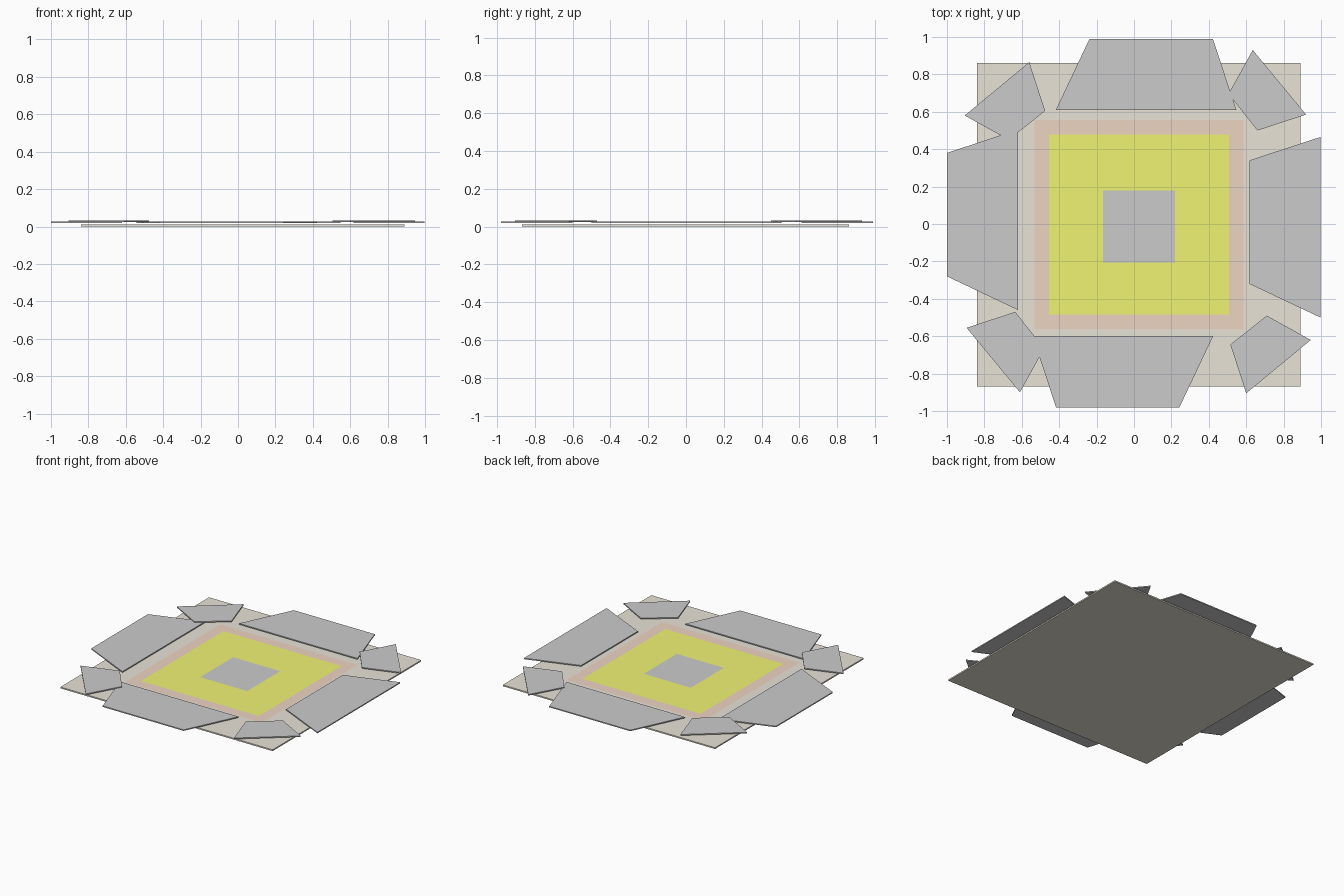
import bpy, bmesh
from mathutils import Vector

if "Cube" in bpy.data.objects:
    bpy.data.objects.remove(bpy.data.objects["Cube"])


def material(name, rgb):
    m = bpy.data.materials.new(name)
    m.diffuse_color = (*rgb, 1)
    m.use_nodes = True
    m.node_tree.nodes["Principled BSDF"].inputs["Base Color"].default_value = m.diffuse_color
    return m


def finish(name, bm):
    bmesh.ops.recalc_face_normals(bm, faces=bm.faces[:])
    me = bpy.data.meshes.new(name)
    bm.to_mesh(me)
    bm.free()
    ob = bpy.data.objects.new(name, me)
    bpy.context.collection.objects.link(ob)
    return ob


def slab(name, pts, z0, z1):
    """Flat-sided slab from an outline, between two heights."""
    bm = bmesh.new()
    face = bm.faces.new([bm.verts.new((x, y, z0)) for x, y in pts])
    new = bmesh.ops.extrude_face_region(bm, geom=[face])["geom"]
    for v in new:
        if isinstance(v, bmesh.types.BMVert):
            v.co.z = z1
    return finish(name, bm)


def turned(pts, quarter, offset):
    """Outline turned by quarter turns about the origin, then shifted."""
    out = []
    for x, y in pts:
        for _ in range(quarter):
            x, y = -y, x
        out.append((x + offset[0], y + offset[1]))
    return out


# base plate: one square slab whose top is divided into coloured squares
bm = bmesh.new()
BASE_TOP = 0.01
rings = [(0.025, -0.003, 0.865), (0.027, -0.003, 0.558),
         (0.027, -0.002, 0.481), (0.027, -0.013, 0.192)]


def ring(cx, cy, h, z):
    return [bm.verts.new((cx + sx * h, cy + sy * h, z))
            for sx, sy in ((-1, -1), (1, -1), (1, 1), (-1, 1))]


loops = [ring(*rings[0], 0)] + [ring(*r, BASE_TOP) for r in rings]
bm.faces.new(loops[0][::-1])
for i, (a, b) in enumerate(zip(loops, loops[1:])):
    for k in range(4):
        f = bm.faces.new((a[k], a[(k + 1) % 4], b[(k + 1) % 4], b[k]))
        f.material_index = max(0, i - 1)
bm.faces.new(loops[-1]).material_index = 3
base = finish("base_plate", bm)
for name, rgb in (("tan", (0.81, 0.77, 0.68)), ("clay", (0.85, 0.665, 0.54)),
                  ("yellow", (0.875, 0.9, 0.17)), ("grey", (0.8, 0.8, 0.8))):
    base.data.materials.append(material(name, rgb))

# side slabs: the same trapezoid laid along each edge
side = [(-0.19, -0.33), (0.19, -0.51), (0.19, 0.455), (-0.19, 0.33)]
for name, quarter, offset in (("left_slab", 0, (-0.81, 0.05)),
                              ("right_slab", 0, (0.807, 0.01)),
                              ("back_slab", 3, (0.092, 0.80)),
                              ("front_slab", 1, (-0.087, -0.79))):
    slab(name, turned(side, quarter, offset), 0.019, 0.027)

# corner slabs: small tilted trapezoids, slightly higher
corner = [(0.515, -0.645), (0.60, -0.905), (0.945, -0.62), (0.71, -0.49)]
for name, quarter, offset in (("front_right_corner", 0, (0, 0)),
                              ("back_right_corner", 1, (0.015, -0.015)),
                              ("back_left_corner", 2, (0.04, -0.04)),
                              ("front_left_corner", 3, (0.01, 0.045))):
    slab(name, turned(corner, quarter, offset), 0.025, 0.033)
